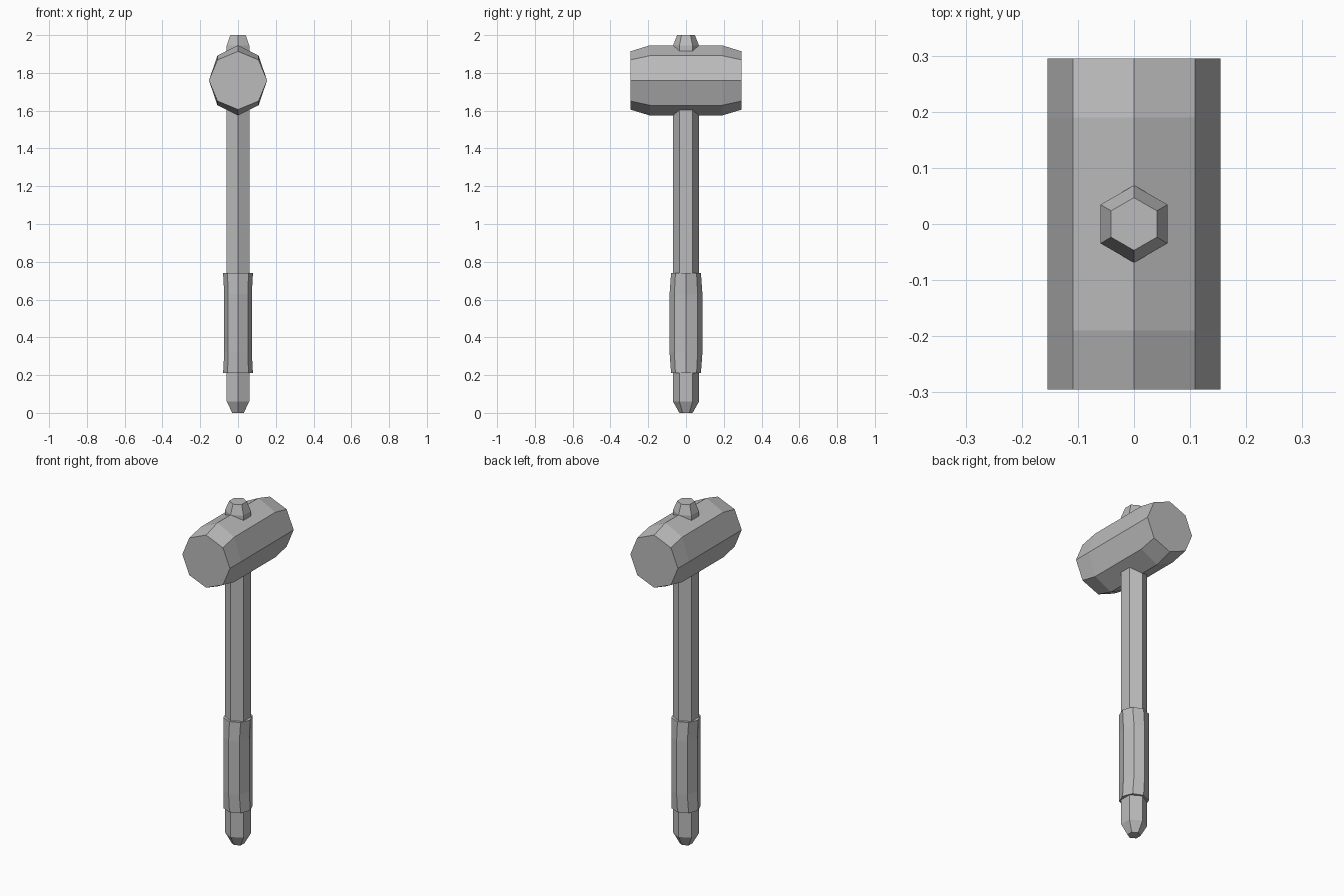
import bpy
import bmesh
from math import sin, cos, pi
from mathutils import Matrix

cube = bpy.data.objects.get("Cube")
if cube:
    bpy.data.objects.remove(cube, do_unlink=True)

steel = bpy.data.materials.new("plain grey")
steel.use_nodes = True
GREY = (0.5, 0.5, 0.5, 1)
steel.diffuse_color = GREY
steel.node_tree.nodes["Principled BSDF"].inputs["Base Color"].default_value = GREY


def loft(name, sides, start, rings, matrix=Matrix()):
    """Prism along local z; each ring is (z, x radius, y radius)."""
    bm = bmesh.new()
    loops = []
    for z, rx, ry in rings:
        angles = [start + 2 * pi * i / sides for i in range(sides)]
        loops.append([bm.verts.new((rx * cos(a), ry * sin(a), z)) for a in angles])
    for low, high in zip(loops, loops[1:]):
        for i in range(sides):
            j = (i + 1) % sides
            bm.faces.new((low[i], low[j], high[j], high[i]))
    bm.faces.new(loops[0][::-1])
    bm.faces.new(loops[-1])
    bm.transform(matrix)
    bmesh.ops.recalc_face_normals(bm, faces=bm.faces)
    mesh = bpy.data.meshes.new(name)
    bm.to_mesh(mesh)
    bm.free()
    mesh.materials.append(steel)
    obj = bpy.data.objects.new(name, mesh)
    bpy.context.collection.objects.link(obj)
    return obj


# Hexagonal shaft with chamfered ends, running through the head
loft("handle", 6, pi / 2, [(0, 0.035, 0.035), (0.06, 0.069, 0.069),
                           (1.945, 0.069, 0.069), (2, 0.047, 0.047)])

# Octagonal sleeve, pinched across x and swollen along y
loft("grip", 8, 0, [(0.21, 0.079, 0.079), (0.32, 0.073, 0.087),
                    (0.63, 0.073, 0.087), (0.74, 0.079, 0.079)])

# Octagonal head lying along y, with sloped top and bottom at both ends
lay_down = Matrix.Translation((0, 0, 1.76)) @ Matrix.Rotation(pi / 2, 4, "X")
loft("hammer_head", 8, 0, [(-0.295, 0.154, 0.154), (-0.19, 0.154, 0.186),
                           (0.19, 0.154, 0.186), (0.295, 0.154, 0.154)], lay_down)
